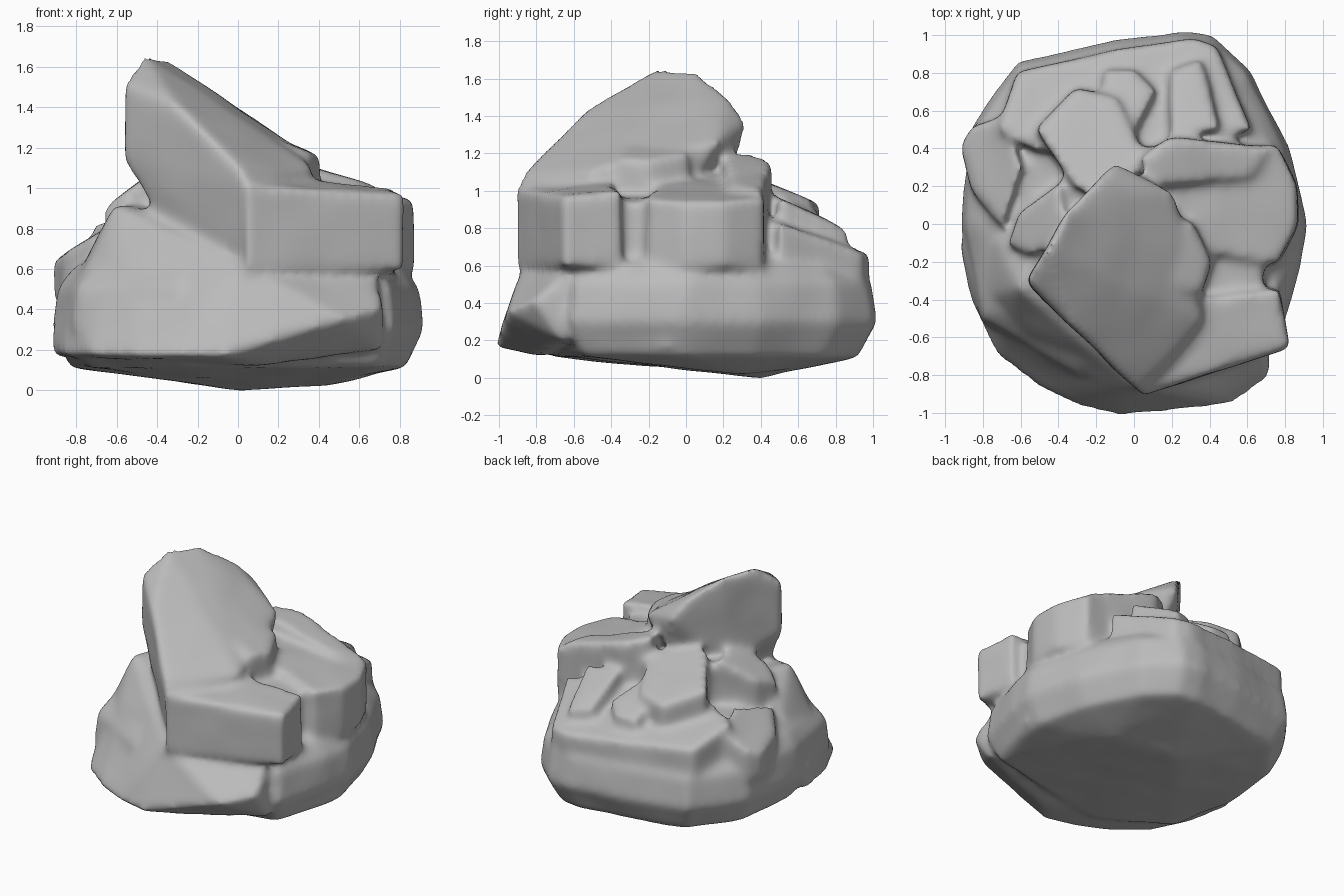
import bpy
import bmesh
from mathutils import Vector, noise

cube = bpy.data.objects.get("Cube")
if cube:
    bpy.data.objects.remove(cube, do_unlink=True)

# Stone colour
stone = bpy.data.materials.new("grey stone")
stone.use_nodes = True
grey = (.5, .5, .5, 1)
stone.diffuse_color = grey
stone_shader = stone.node_tree.nodes["Principled BSDF"]
stone_shader.inputs["Base Color"].default_value = grey
stone_shader.inputs["Roughness"].default_value = .8

# Corners start this far out, because softening pulls them in again
SOFTENING_ALLOWANCE = .024
rock_mesh = bmesh.new()


def add_chunk(corners):
    """Add one closed, angular chunk of stone spanning the given corners."""
    points = [Vector(corner) for corner in corners]
    centre = sum(points, Vector()) / len(points)
    chunk = bmesh.new()
    for point in points:
        outward = (point - centre).normalized()
        chunk.verts.new(point + outward * SOFTENING_ALLOWANCE)
    hull = bmesh.ops.convex_hull(chunk, input=chunk.verts)
    inner = {element for element in hull["geom_interior"] + hull["geom_unused"]
             if isinstance(element, bmesh.types.BMVert)}
    bmesh.ops.delete(chunk, geom=list(inner), context="VERTS")
    bmesh.ops.recalc_face_normals(chunk, faces=chunk.faces)
    piece = bpy.data.meshes.new("chunk")
    chunk.to_mesh(piece)
    chunk.free()
    rock_mesh.from_mesh(piece)
    bpy.data.meshes.remove(piece)


def add_block(outline, bottom, top, slope_x=0, slope_y=0):
    """Add an upright block with a flat bottom and a sloping top."""
    floor = [(x, y, bottom) for x, y in outline]
    roof = [(x, y, top + slope_x * x + slope_y * y) for x, y in outline]
    add_chunk(floor + roof)


# Wide base: one outline swept through a height and width profile, plus a keel
base_outline = [(-.9, 0), (-.85, .5), (-.6, .85), (-.1, .95), (.25, 1),
                (.4, .98), (.6, .8), (.8, .4), (.9, 0), (.87, -.2),
                (.76, -.6), (-.3, -.8), (-.8, -.5)]
base_profile = [(.12, .9), (.3, 1), (.5, .97), (.58, .9), (.75, .6)]
base_keel = [(0, .4, .02), (.4, .3, .03)]
add_chunk([(x * width, y * width, height)
           for height, width in base_profile
           for x, y in base_outline] + base_keel)

# Small lip low on the right edge
add_block([(.75, -.45), (.85, -.1), (.5, -.2)], bottom=.15, top=.2)

# Sloping front slab, whose lower rim rises towards the right
rim_outline = [(-.9, -.1), (-.85, -.4), (-.7, -.7), (-.5, -.85), (-.3, -.95),
               (-.1, -1), (.2, -.97), (.5, -.95), (.7, -.8)]
slab_rim = [(x, y, .17 + .3 * max(x + .1, 0)) for x, y in rim_outline]
slab_underside = [(.7, -.65, .2), (.1, -.8, .13)]
slab_face = [(-.9, -.1, .3), (-.8, -.4, .45), (-.7, -.1, .7), (-.6, -.35, .9),
             (-.4, .1, .9), (0, -.85, .6), (.65, -.6, .6), (.2, 0, .4)]
add_chunk(slab_rim + slab_underside + slab_face)

# Solid heart joining the upper blocks
add_block([(-.35, .3), (-.4, -.2), (0, -.65), (.65, -.5), (.7, .2), (.3, .4)],
          bottom=.65, top=1, slope_x=-.1)

# Leaning peak, running down to the front
peak_crest = [(-.55, -.3, 1.5), (-.45, -.15, 1.64), (-.35, .05, 1.62),
              (-.2, .2, 1.5), (-.1, .3, 1.35), (.2, .15, 1.25),
              (.25, -.15, 1.2), (.35, -.5, 1.1), (-.3, -.55, 1.4),
              (0, -.85, 1.1), (.05, -.9, 1)]
peak_foot = [(-.55, -.3, 1.15), (-.4, -.4, .9), (.05, -.85, .65),
             (.3, -.3, .6), (-.05, .25, 1.15), (-.35, 0, 1)]
add_chunk(peak_crest + peak_foot)

# Blocky front shoulder
add_block([(.05, -.9), (.8, -.65), (.75, -.35), (.4, -.4), (0, -.5)],
          bottom=.6, top=1.1, slope_x=-.1, slope_y=.1)

# Small knob beside the peak
add_block([(.2, 0), (.3, 0), (.4, -.2), (.35, -.35), (.2, -.3)],
          bottom=.9, top=1.3, slope_x=-.4)

# Right block, with a raised ridge along its rear
add_block([(.1, .4), (.75, .4), (.85, .2), (.85, 0), (.75, -.2), (.2, -.1)],
          bottom=.6, top=1.1, slope_x=-.2)
add_block([(.05, .35), (.2, .45), (.7, .4), (.6, .25), (.1, .2)],
          bottom=.7, top=1.2, slope_x=-.3)

# Rear shelf falling away to the back
add_block([(-.7, .5), (-.6, .8), (-.1, .9), (.3, .97), (.42, .93), (.6, .5),
           (0, .4), (-.5, .4)],
          bottom=.4, top=1, slope_y=-.36)

# Rear centre block leaning against the peak
add_block([(-.5, .5), (-.3, .7), (-.1, .65), (.05, .35), (-.1, .15), (-.3, .2)],
          bottom=.65, top=1.2, slope_y=-.4)

# Two worn lumps on the rear shelf
rear_lumps = [[(-.15, .8), (0, .8), (.1, .7), (0, .5), (-.15, .6)],
              [(.2, .8), (.35, .85), (.45, .5), (.2, .5)]]
for lump_outline in rear_lumps:
    add_block(lump_outline, bottom=.6, top=1.2, slope_y=-.5)

# Left lump and the shoulder above it
add_block([(-.9, .4), (-.85, .2), (-.7, 0), (-.6, .3), (-.7, .55), (-.85, .5)],
          bottom=.45, top=1.25, slope_x=.7)
add_block([(-.65, -.1), (-.55, -.15), (-.35, -.1), (-.4, .2), (-.6, .05)],
          bottom=.6, top=1.4, slope_x=.8)

# Fuse the chunks and soften their edges
source = bpy.data.meshes.new("rock")
rock_mesh.to_mesh(source)
rock_mesh.free()
rock = bpy.data.objects.new("rock", source)
bpy.context.collection.objects.link(rock)
fuse = rock.modifiers.new("Fuse", "REMESH")
fuse.mode = "VOXEL"
fuse.voxel_size = .022
soften = rock.modifiers.new("Soften", "SMOOTH")
soften.factor = .5
soften.iterations = 18
depsgraph = bpy.context.evaluated_depsgraph_get()
fused = bpy.data.meshes.new_from_object(rock.evaluated_get(depsgraph))
rock.modifiers.clear()
rock.data = fused
bpy.data.meshes.remove(source)
fused.name = "rock"

# Weather the surface with shallow undulations, then rest it on the ground
weathered = [vertex.co + vertex.normal * .008 * noise.noise(vertex.co * 4)
             for vertex in fused.vertices]
lowest = min(point.z for point in weathered)
for vertex, point in zip(fused.vertices, weathered):
    vertex.co = point - Vector((0, 0, lowest))

fused.materials.clear()
fused.materials.append(stone)
for face in fused.polygons:
    face.use_smooth = True
    face.material_index = 0
fused.update()
